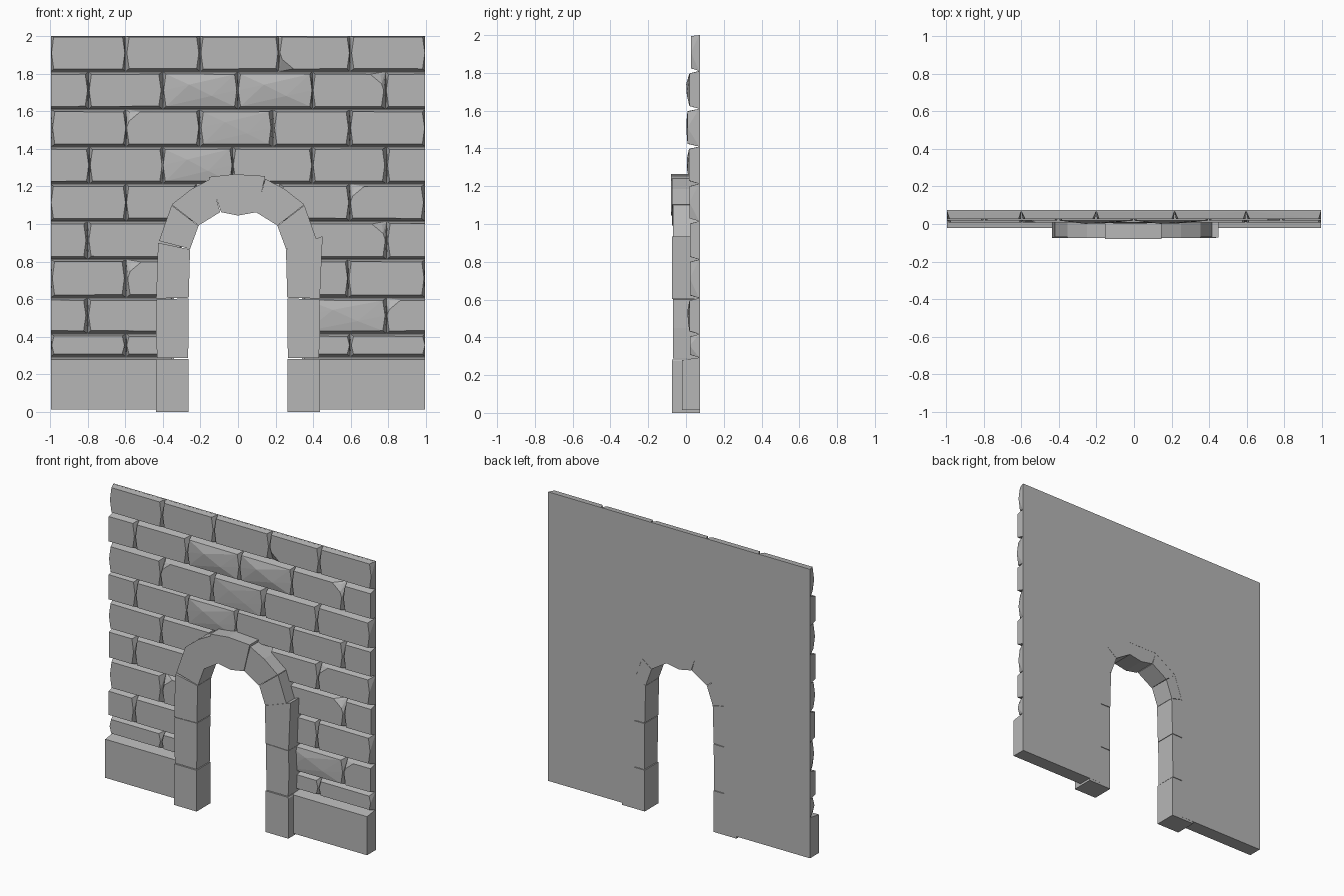
import bpy, bmesh, math, random

random.seed(4)
EDGE, BACK = 0.995, 0.075

cube = bpy.data.objects.get("Cube")
if cube:
    bpy.data.objects.remove(cube, do_unlink=True)

stone = bpy.data.materials.new("grey stone")
stone.use_nodes = True
grey = (0.47, 0.47, 0.47, 1)
stone.diffuse_color = grey
stone.node_tree.nodes["Principled BSDF"].inputs["Base Color"].default_value = grey


def finish(name, bm):
    bmesh.ops.recalc_face_normals(bm, faces=bm.faces)
    mesh = bpy.data.meshes.new(name)
    bm.to_mesh(mesh)
    bm.free()
    mesh.materials.append(stone)
    obj = bpy.data.objects.new(name, mesh)
    bpy.context.collection.objects.link(obj)
    return obj


def hull(name, points):
    """Flat-faced convex stone around a few points."""
    bm = bmesh.new()
    for p in points:
        bm.verts.new(p)
    out = bmesh.ops.convex_hull(bm, input=bm.verts)
    loose = [v for v in bm.verts if not v.link_faces]
    bmesh.ops.delete(bm, geom=loose, context="VERTS")
    bmesh.ops.dissolve_limit(bm, angle_limit=math.radians(0.5),
                             verts=bm.verts, edges=bm.edges)
    return finish(name, bm)


def slab(name, outline, front, back):
    return hull(name, [(x, y, z) for x, z in outline for y in (front, back)])


def brick(name, x0, x1, z0, z1, front, chip=None, bulge=0):
    """Wedge-sided brick; chip is a corner (x side, z side) knocked back."""
    narrow = x1 - x0 < 0.25
    rnd = lambda: random.uniform(0.007, 0.016)
    points = [(x, 0.07, z) for x in (x0, x1) for z in (z0, z1)]
    left = 0 if narrow and x0 <= -EDGE else rnd()
    right = 0 if narrow and x1 >= EDGE else rnd()
    low, high = z0 + 0.012, z1 - (0.003 if z1 > 1.99 else 0.01)
    mid = (low + high) / 2
    # softly barrelled ends
    for side, x, inset in ((-1, x0, left), (1, x1, right)):
        swell = min(inset, 0.006)
        points.append((x - side * (inset - swell), front, mid))
        for level, z in ((-1, low), (1, high)):
            cx, cz = x - side * (inset + swell), z - level * rnd() * 0.3
            if chip == (side, level):
                points += [(cx - side * 0.06, front, cz),
                           (cx, front, cz - level * 0.05),
                           (cx - side * 0.005, front + 0.022, cz - level * 0.005)]
            else:
                points.append((cx, front, cz))
    if bulge:
        w = x1 - x0
        points += [(x0 + w * 0.35, front - bulge, mid + 0.03),
                   (x0 + w * 0.65, front - bulge * 0.8, mid - 0.03)]
    hull(name, points)


# Brick courses: bottom, top, front, joints, opening half width
courses = [
    (1.81, 2.00, 0.026, (-0.6, -0.2, 0.215, 0.595), 0),
    (1.61, 1.81, 0.018, (-0.795, -0.4, 0, 0.395, 0.785), 0),
    (1.41, 1.61, 0.008, (-0.595, -0.205, 0.185, 0.595), 0),
    (1.213, 1.41, 0.016, (-0.79, -0.4, -0.03, 0.395, 0.79), 0),
    (1.015, 1.213, 0.018, (-0.595, 0.595), 0.22),
    (0.812, 1.015, 0.02, (-0.8, 0.79), 0.3),
    (0.608, 0.812, 0.02, (-0.595, 0.585), 0.35),
    (0.417, 0.608, 0.018, (-0.8, 0.79), 0.35),
    (0.293, 0.417, 0.02, (-0.595, 0.595), 0.35),
]
chips = {(0, 3): (-1, -1), (1, 4): (1, 1), (2, 1): (-1, 1), (4, 3): (-1, 1),
         (5, 2): (1, 1), (6, 1): (-1, 1), (7, 3): (-1, 1)}
bulges = {(1, 2): 0.017, (1, 3): 0.017, (2, 2): 0.006, (3, 2): 0.012, (7, 2): 0.01}
for row, (z0, z1, front, joints, gap) in enumerate(courses):
    if gap:
        spans = [(-EDGE, joints[0]), (joints[0], -gap), (gap, joints[1]), (joints[1], EDGE)]
    else:
        ends = (-EDGE, *joints, EDGE)
        spans = list(zip(ends, ends[1:]))
    for col, (x0, x1) in enumerate(spans):
        brick(f"brick_{row + 1}_{col + 1}", x0, x1, z0, z1, front,
              chips.get((row, col)), bulges.get((row, col), 0))

# Plinths either side of the doorway
for name, s in (("left", 1), ("right", -1)):
    hull(f"{name}_plinth", [(s * x, y, z) for x in (0.35, EDGE)
                            for y, z in ((-0.02, 0.015), (-0.02, 0.28),
                                         (0.07, 0.015), (0.07, 0.293))])

# Flat backing with the doorway left open
opening = [(0.34, 0.015), (0.34, 0.88), (0.28, 1.05), (0.12, 1.15)]
outline = [(EDGE, 0.015), (EDGE, 2), (-EDGE, 2), (-EDGE, 0.015)]
outline += [(-x, z) for x, z in opening] + opening[::-1]
bm = bmesh.new()
face = bm.faces.new([bm.verts.new((x, BACK, z)) for x, z in outline])
ext = bmesh.ops.extrude_face_region(bm, geom=[face])
for v in ext["geom"]:
    if isinstance(v, bmesh.types.BMVert):
        v.co.y = 0.066
finish("wall_backing", bm)

# Door jambs: three stacked stones per side
for name, s, top in (("left", 1, 0.935), ("right", -1, 0.9)):
    flare = 0.45 if s > 0 else 0.425
    stones = [
        ([(0.262, 0), (0.435, 0), (0.435, 0.275), (0.43, 0.283), (0.262, 0.283)], -0.075),
        ([(0.265, 0.287), (0.43, 0.287), (0.437, 0.45), (0.432, 0.6), (0.262, 0.604)], -0.07),
        ([(0.262, 0.608), (0.435, 0.604), (flare, top), (0.255, 0.865)], -0.073),
    ]
    for i, (shape, front) in enumerate(stones):
        slab(f"{name}_jamb_stone_{i + 1}", [(s * x, z) for x, z in shape], front, BACK - 0.001)
    # Two arch stones per side
    slab(f"{name}_lower_arch_stone",
         [(s * x, z) for x, z in ((0.255, 0.867), (0.42, 0.91), (0.353, 1.1), (0.21, 0.99))],
         -0.07, BACK - 0.001)
    slab(f"{name}_upper_arch_stone",
         [(s * x, z) for x, z in ((0.21, 0.992), (0.353, 1.103), (0.25, 1.185),
                                  (0.145, 1.24), (0.095, 1.063))],
         -0.074, BACK - 0.001)

# Keystone
slab("keystone", [(-0.155, 1.25), (-0.02, 1.265), (0.145, 1.255), (0.1, 1.063),
                  (0.0, 1.045), (-0.09, 1.063)], -0.08, BACK - 0.001)
